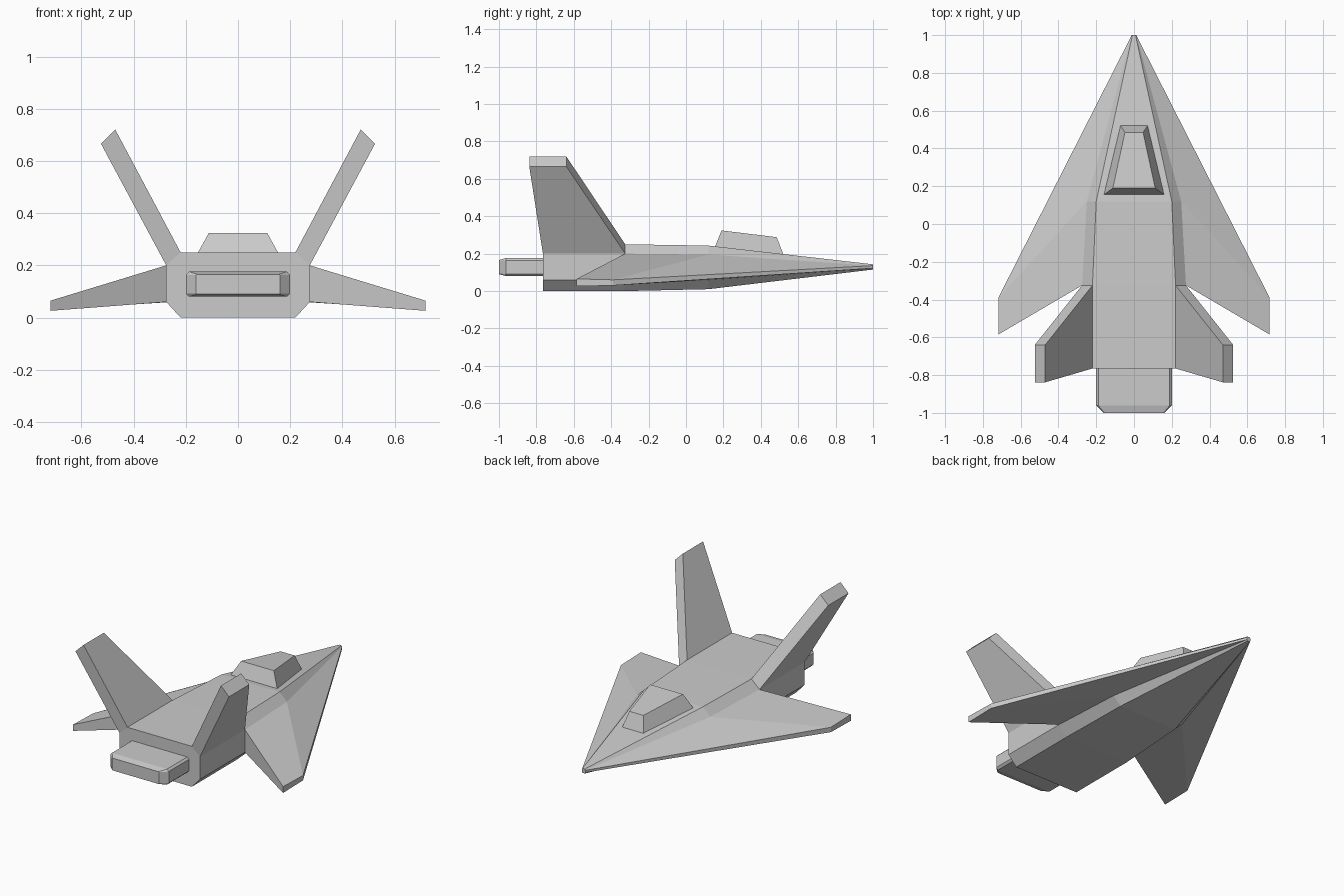
import bpy, bmesh

if "Cube" in bpy.data.objects:
    bpy.data.objects.remove(bpy.data.objects["Cube"])


def finish(name, bm, mirror=False):
    bmesh.ops.recalc_face_normals(bm, faces=bm.faces[:])
    me = bpy.data.meshes.new(name)
    bm.to_mesh(me)
    bm.free()
    ob = bpy.data.objects.new(name, me)
    bpy.context.collection.objects.link(ob)
    if mirror:
        m = ob.modifiers.new("mirror", 'MIRROR')
        m.use_clip = True
    return ob


def loft(bm, rings, closed):
    """Skin rings of points; returns face grid [segment][side]."""
    vs = [[bm.verts.new(p) for p in r] for r in rings]
    n = len(rings[0])
    grid = []
    for a, b in zip(vs, vs[1:]):
        grid.append([bm.faces.new((a[i], a[(i + 1) % n], b[(i + 1) % n], b[i]))
                     for i in range(n if closed else n - 1)])
    bm.faces.new(vs[0])
    bm.faces.new(vs[-1])
    return vs, grid


# airframe: right half of an octagonal hull, tail to nose
# y, top/bottom half width, side half width, z top, z shoulder, z lower, z bottom
stations = [(-0.765, .22, .275, .25, .20, .06, 0),
            (-0.325, .22, .275, .25, .20, .06, 0),
            (0.12, .20, .25, .243, .195, .06, .01),
            (1.0, .008, .012, .143, .136, .122, .115)]
bm = bmesh.new()
rings = [[(0, y, zt), (w, y, zt), (s, y, zs), (s, y, zl), (w, y, zb), (0, y, zb)]
         for y, w, s, zt, zs, zl, zb in stations]
v, f = loft(bm, rings, False)


def pull(face, corners, tip):
    """Replace a face by an extrusion whose end has the given corner points."""
    bm.faces.remove(face)
    t = [bm.verts.new(p) for p in tip]
    for i in range(4):
        j = (i + 1) % 4
        bm.faces.new((corners[i], corners[j], t[j], t[i]))
    bm.faces.new(t)
    return t


# canted tail fin, pulled out of the shoulder
pull(f[0][1], [v[0][1], v[0][2], v[1][2], v[1][1]],
     [(.47, -.838, .72), (.525, -.838, .666), (.525, -.64, .666), (.47, -.64, .72)])

# wing, pulled out of the side, with leading edge running to the nose
root = [v[1][2], v[1][3], v[2][3], v[2][2]]
tip = pull(f[1][2], root,
           [(.718, -.585, .065), (.718, -.585, .026), (.718, -.39, .03), (.718, -.39, .06)])
lead = bm.faces.get((root[2], root[3], tip[3], tip[2]))
bm.faces.remove(lead)
bm.faces.remove(f[2][2])
hi, lo = v[3][2], v[3][3]
bm.faces.new((root[3], hi, tip[3]))
bm.faces.new((root[2], lo, tip[2]))
bm.faces.new((hi, lo, tip[2], tip[3]))
finish("airframe", bm, mirror=True)

# canopy: tapered block sunk slightly into the hull
bm = bmesh.new()
loft(bm, [[(-.16, .155, .237), (.16, .155, .237), (.073, .522, .193), (-.073, .522, .193)],
          [(-.112, .19, .324), (.112, .19, .324), (.048, .485, .288), (-.048, .485, .288)]], True)
finish("canopy", bm)


# engine nozzle: flat block with clipped corners and chamfered end
def slab(y, w, h, c):
    q = [(w, h - c), (w - c, h), (c - w, h), (-w, h - c),
         (-w, c - h), (c - w, -h), (w - c, -h), (w, c - h)]
    return [(x, y, .128 + z) for x, z in q]


bm = bmesh.new()
loft(bm, [slab(-.76, .2, .048, .012), slab(-.962, .2, .048, .012),
          slab(-1.0, .16, .038, .003)], True)
finish("engine_nozzle", bm)
